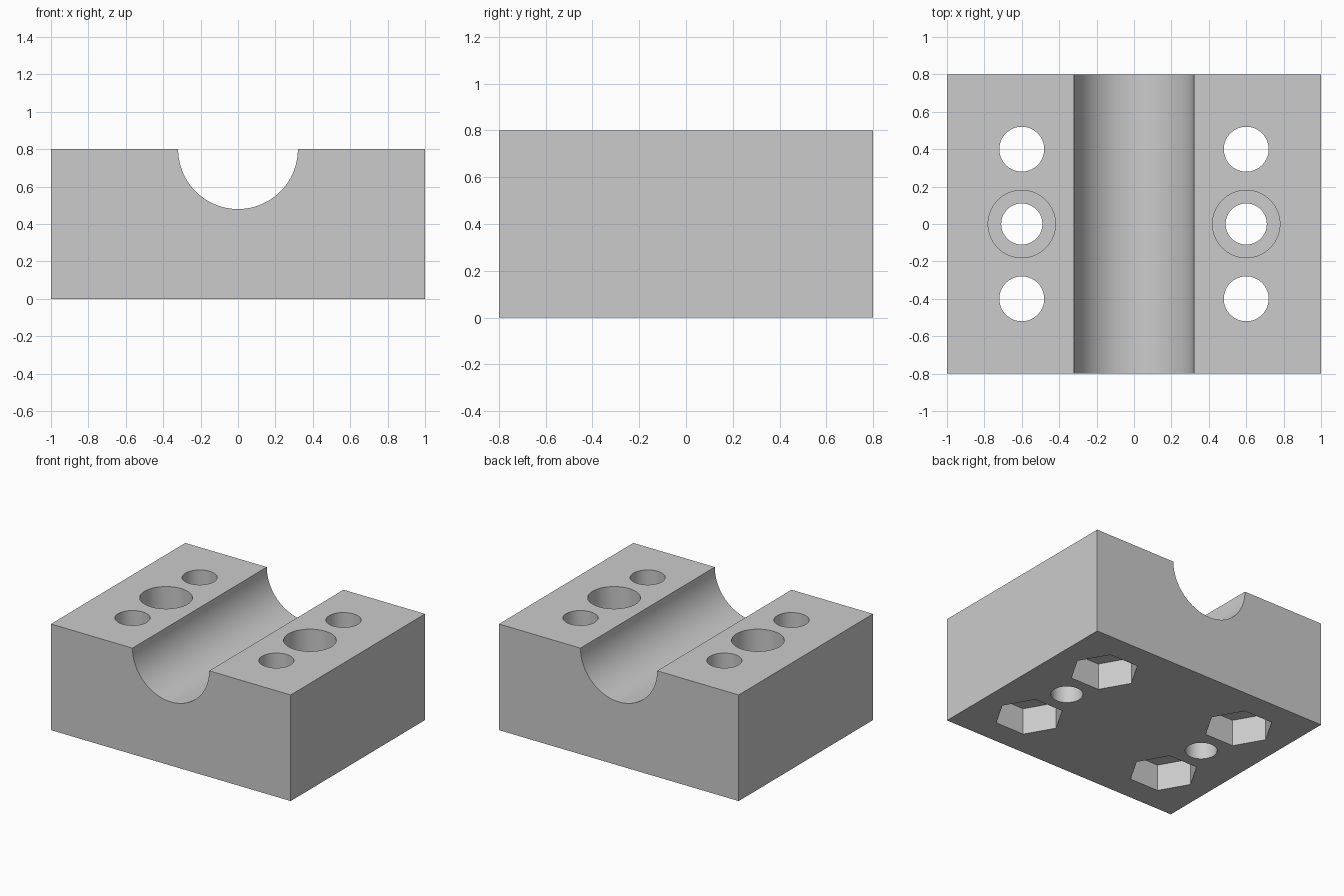
import bpy
import bmesh
from math import pi, sin, cos, radians

if "Cube" in bpy.data.objects:
    bpy.data.objects.remove(bpy.data.objects["Cube"], do_unlink=True)

HALF_X, HALF_Y, HEIGHT = 1.0, 0.8, 0.8
GROOVE_R = 0.32
HOLE_X, HOLE_Y = 0.6, 0.4

grey = bpy.data.materials.new("light grey")
grey.use_nodes = True
colour = (0.6, 0.6, 0.6, 1)
grey.diffuse_color = colour
grey.node_tree.nodes["Principled BSDF"].inputs["Base Color"].default_value = colour

# Block: end profile with a half-round groove, extruded along y
steps = 64
profile = [(-HALF_X, HEIGHT), (-HALF_X, 0), (HALF_X, 0), (HALF_X, HEIGHT)]
profile += [(GROOVE_R * cos(pi * i / steps), HEIGHT - GROOVE_R * sin(pi * i / steps))
            for i in range(steps + 1)]
bm = bmesh.new()
end = bm.faces.new([bm.verts.new((x, -HALF_Y, z)) for x, z in profile])
side = bmesh.ops.extrude_face_region(bm, geom=[end])["geom"]
bmesh.ops.translate(bm, vec=(0, 2 * HALF_Y, 0),
                    verts=[v for v in side if isinstance(v, bmesh.types.BMVert)])
bmesh.ops.recalc_face_normals(bm, faces=bm.faces)
mesh = bpy.data.meshes.new("clamp_block")
bm.to_mesh(mesh)
bm.free()
mesh.materials.append(grey)
block = bpy.data.objects.new("clamp_block", mesh)
bpy.context.collection.objects.link(block)


def cut(x, y, radius, bottom, top, sides=64):
    """Cut an upright round or hexagonal hole into the block."""
    bpy.ops.mesh.primitive_cylinder_add(
        vertices=sides, radius=radius, depth=top - bottom,
        location=(x, y, (top + bottom) / 2),
        rotation=(0, 0, radians(90) if sides == 6 else 0))
    cutter = bpy.context.object
    cutter.name = "hole_cutter"
    cutter.hide_render = True
    cutter.data.materials.append(grey)
    mod = block.modifiers.new("hole", 'BOOLEAN')
    mod.operation = 'DIFFERENCE'
    mod.solver = 'EXACT'
    mod.object = cutter
    bpy.ops.object.select_all(action='DESELECT')
    bpy.context.view_layer.objects.active = block
    block.select_set(True)
    bpy.ops.object.modifier_apply(modifier=mod.name)
    bpy.data.objects.remove(cutter, do_unlink=True)


for x in (-HOLE_X, HOLE_X):
    # Counterbored middle bolt hole
    cut(x, 0, 0.11, -0.1, HEIGHT + 0.1)
    cut(x, 0, 0.18, HEIGHT - 0.24, HEIGHT + 0.1)
    # Outer bolt holes with nut pockets underneath
    for y in (-HOLE_Y, HOLE_Y):
        cut(x, y, 0.12, -0.1, HEIGHT + 0.1)
        cut(x, y, 0.24, -0.1, 0.2, sides=6)

bpy.ops.object.shade_smooth_by_angle(angle=radians(30))
